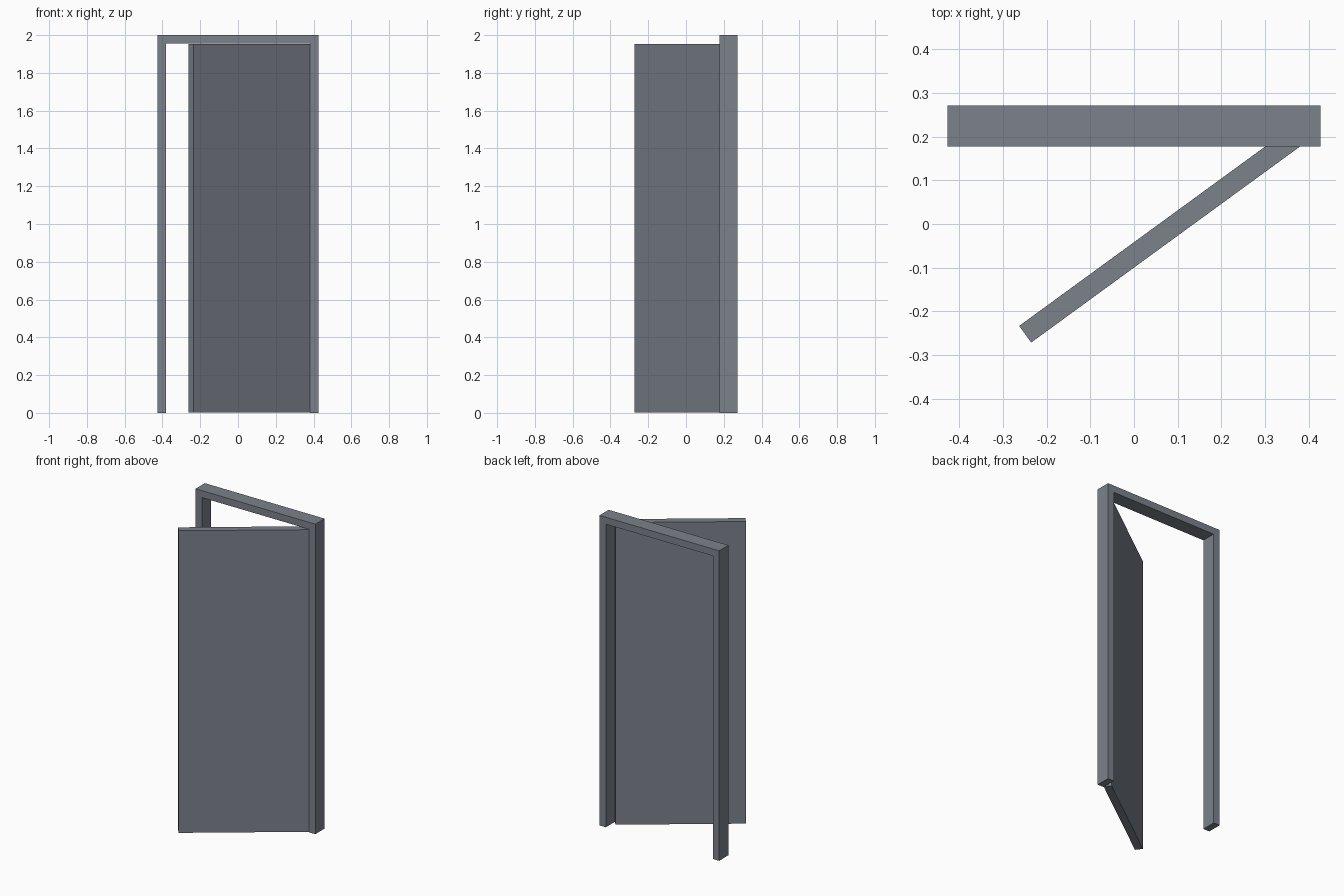
import bpy
import bmesh
from math import radians
from mathutils import Matrix, Vector

if "Cube" in bpy.data.objects:
    bpy.data.objects.remove(bpy.data.objects["Cube"])


def extruded(name, profile, offset, material):
    """Extrude a closed planar profile along offset into a solid."""
    bm = bmesh.new()
    face = bm.faces.new([bm.verts.new(p) for p in profile])
    result = bmesh.ops.extrude_face_region(bm, geom=[face], use_keep_orig=True)
    moved = [g for g in result["geom"] if isinstance(g, bmesh.types.BMVert)]
    bmesh.ops.translate(bm, verts=moved, vec=offset)
    bmesh.ops.recalc_face_normals(bm, faces=bm.faces[:])
    mesh = bpy.data.meshes.new(name)
    bm.to_mesh(mesh)
    bm.free()
    mesh.materials.append(material)
    obj = bpy.data.objects.new(name, mesh)
    bpy.context.collection.objects.link(obj)
    return obj


# Dark slate finish shared by both parts
slate = bpy.data.materials.new("slate")
slate.diffuse_color = (0.20, 0.225, 0.26, 1)
slate.use_nodes = True
slate.node_tree.nodes["Principled BSDF"].inputs["Base Color"].default_value = slate.diffuse_color

HALF_W, HEIGHT, TRIM = 0.427, 2.0, 0.045
FRONT_Y, BACK_Y = 0.178, 0.272
inner, head = HALF_W - TRIM, HEIGHT - TRIM

# Door frame: one upside-down U, two jambs and a head
half = [(HALF_W, 0), (HALF_W, HEIGHT)]
half_in = [(inner, head), (inner, 0)]
outline = ([(-x, z) for x, z in half] + [(x, z) for x, z in reversed(half)]
           + [(x, z) for x, z in reversed(half_in)] + [(-x, z) for x, z in half_in])
extruded("door_frame", [(x, FRONT_Y, z) for x, z in outline],
         Vector((0, BACK_Y - FRONT_Y, 0)), slate)

# Door leaf: hinged at the right front edge of the opening, swung forward
LENGTH, THICK, GAP = 0.763, 0.047, 0.003
leaf = extruded("door_leaf",
                [(-LENGTH, 0, GAP), (0, 0, GAP), (0, THICK, GAP), (-LENGTH, THICK, GAP)],
                Vector((0, 0, head - 2 * GAP)), slate)
leaf.matrix_world = (Matrix.Translation((0.381, FRONT_Y, 0))
                     @ Matrix.Rotation(radians(36.1), 4, 'Z'))
